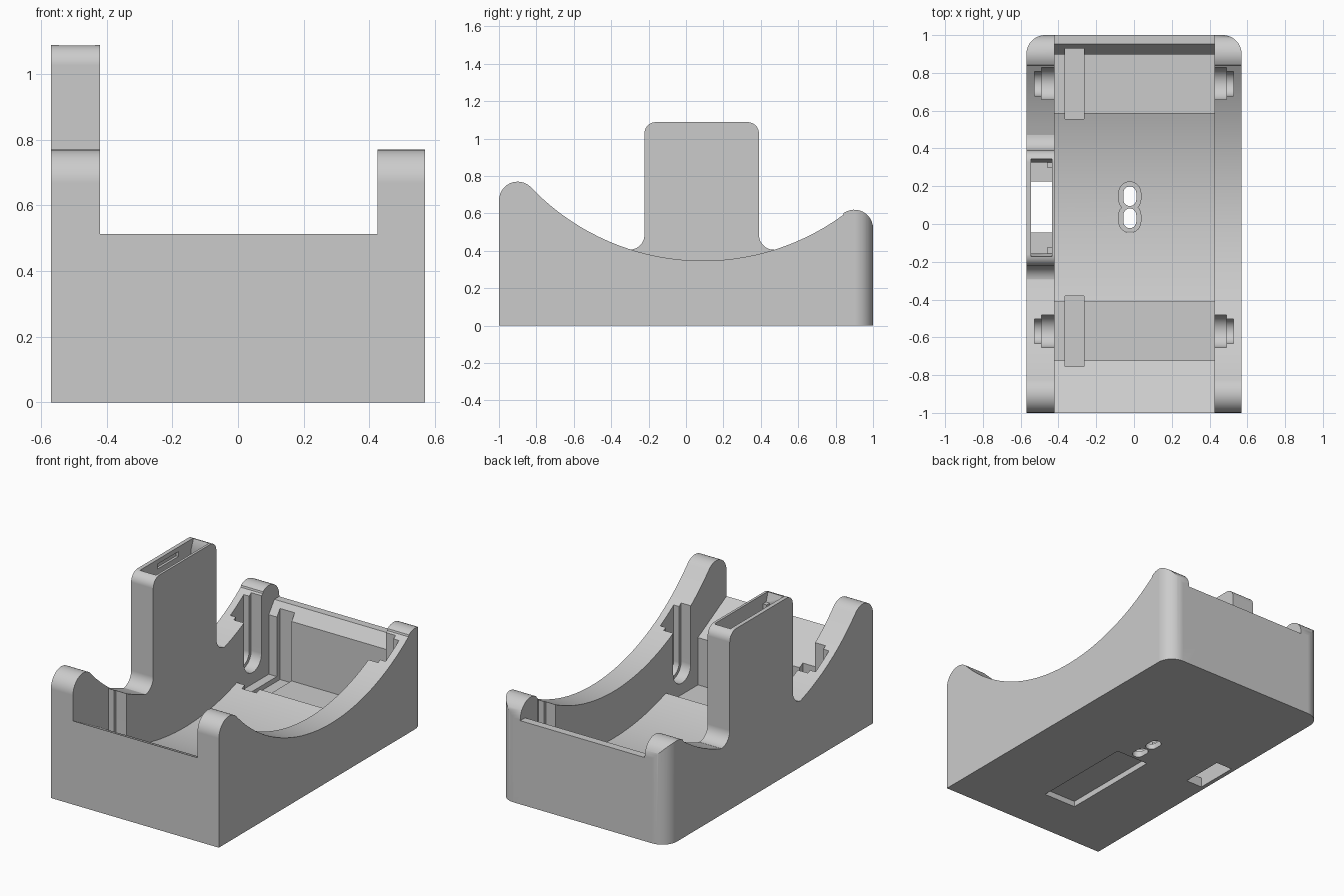
import bpy, bmesh, math

if "Cube" in bpy.data.objects:
    bpy.data.objects.remove(bpy.data.objects["Cube"])

grey = bpy.data.materials.new("light_grey")
grey.diffuse_color = (0.6, 0.6, 0.6, 1)
grey.use_nodes = True
grey.node_tree.nodes["Principled BSDF"].inputs["Base Color"].default_value = grey.diffuse_color


def prism(name, pts, lo, hi, axis="x"):
    """Extrude a closed outline: (y, z) points along x, or (x, y) points along z."""
    bm = bmesh.new()
    place = (lambda p: (lo, p[0], p[1])) if axis == "x" else (lambda p: (p[0], p[1], lo))
    face = bm.faces.new([bm.verts.new(place(p)) for p in pts])
    ext = bmesh.ops.extrude_face_region(bm, geom=[face])
    move = (hi - lo, 0, 0) if axis == "x" else (0, 0, hi - lo)
    bmesh.ops.translate(bm, vec=move, verts=[v for v in ext["geom"] if isinstance(v, bmesh.types.BMVert)])
    bmesh.ops.recalc_face_normals(bm, faces=bm.faces)
    me = bpy.data.meshes.new(name)
    bm.to_mesh(me)
    bm.free()
    me.materials.append(grey)
    ob = bpy.data.objects.new(name, me)
    bpy.context.collection.objects.link(ob)
    return ob


def box(x0, x1, y0, y1, z0, z1):
    return prism("cutter", [(x0, y0), (x1, y0), (x1, y1), (x0, y1)], z0, z1, "z")


def arc(cx, cy, r, a0, a1, n=12):
    return [(cx + r * math.cos(math.radians(a0 + (a1 - a0) * i / n)),
             cy + r * math.sin(math.radians(a0 + (a1 - a0) * i / n))) for i in range(n + 1)]


def dish(y0, y1, r, n=32):
    """Concave arc about the shared centre y = 0.09, z = 1.62."""
    ys = [y0 + (y1 - y0) * i / n for i in range(n + 1)]
    return [(y, 1.62 - math.sqrt(r * r - (y - 0.09) ** 2)) for y in ys]


def combine(target, tool, op="DIFFERENCE"):
    mod = target.modifiers.new("shape", "BOOLEAN")
    mod.operation, mod.solver, mod.object = op, "EXACT", tool
    bpy.context.view_layer.objects.active = target
    bpy.ops.object.modifier_apply(modifier=mod.name)
    bpy.data.objects.remove(tool, do_unlink=True)


# Cradle body: side profile with two rounded horns flowing into a dished top
body = prism("cradle_body",
             [(-1, 0), (-1, 0.67)] + arc(-0.9, 0.67, 0.1, 180, 45)[1:]
             + dish(-0.827, 0.8395, 1.273)
             + arc(0.9, 0.52, 0.1, 125, 0) + [(1, 0)], -0.7, 0.7)

# Dock tower with filleted foot and rounded top
tower = prism("dock_tower",
              [(-0.31, 0.25), (-0.31, 0.406)] + arc(-0.302, 0.486, 0.08, -90, 0)
              + arc(-0.162, 1.028, 0.06, 180, 90) + arc(0.33, 1.028, 0.06, 90, 0)
              + arc(0.47, 0.486, 0.08, 180, 270) + [(0.48, 0.25)], -0.7, -0.3)
combine(body, tower, "UNION")

# Plan outline with the two rear corners rounded
plan = prism("plan", [(-0.57, -1.2), (0.57, -1.2)] + arc(0.47, 0.9, 0.1, 0, 90)
             + arc(-0.47, 0.9, 0.1, 90, 180), -0.1, 2, "z")
combine(body, plan, "INTERSECT")

# Interior: sloped front wall, two bays, deep dished floor, chamfered rear wall
void = prism("void",
             [(-1.1, 0.567), (-0.723, 0.365), (-0.723, 0.075), (-0.412, 0.075)]
             + dish(-0.412, 0.588, 1.56)
             + [(0.588, 0.075), (0.898, 0.075), (0.898, 0.44), (0.953, 0.513),
                (1.1, 0.513), (1.1, 1.5), (-1.1, 1.5)], -0.42, 0.425)
combine(body, void)

# Bay strap grooves and stepped contact slots in both side walls
for yc in (-0.568, 0.743):
    combine(body, box(-0.365, -0.265, yc - 0.186, yc + 0.186, 0.045, 0.95))
    for side in (-1, 1):
        for half, depth in ((0.085, 0.49), (0.065, 0.527)):
            outline = arc(yc, 0.23, half, 180, 360, 16) + [(yc + half, 0.95), (yc - half, 0.95)]
            lo, hi = sorted((side * 0.4, side * depth))
            combine(body, prism("slot", outline, lo, hi))

# Hollow of the tower with a flared mouth and two corner ribs
combine(body, box(-0.545, -0.46, -0.155, 0.325, 0.06, 1.3))
combine(body, box(-0.5, -0.435, -0.125, 0.30, 0.06, 1.3))
mouth = prism("mouth", [(-0.155, 1.03), (0.325, 1.03), (0.345, 1.08), (0.345, 1.3),
                        (-0.172, 1.3), (-0.172, 1.08)], -0.545, -0.435)
combine(body, mouth)

# Cable passage through the base and small latch notch
combine(body, box(-0.545, -0.435, -0.045, 0.225, -0.1, 0.3))
combine(body, box(-0.56, -0.5, 0.0, 0.2, 1.03, 1.06))

# Twin oblong floor holes with shallow countersinks
for radius, z0 in ((0.058, 0.035), (0.034, -0.1)):
    for yc in (0.03, 0.147):
        combine(body, prism("hole", arc(-0.022, yc + 0.018, radius, 0, 180)
                            + arc(-0.022, yc - 0.018, radius, 180, 360), z0, 0.4, "z"))

# Shallow label recess in the underside
combine(body, box(-0.13, 0.09, -0.69, -0.04, -0.1, 0.035))

bpy.ops.object.select_all(action="DESELECT")
body.select_set(True)
bpy.context.view_layer.objects.active = body
bpy.ops.object.shade_smooth_by_angle(angle=math.radians(30))
weighted = body.modifiers.new("clean_shading", "WEIGHTED_NORMAL")
weighted.keep_sharp = True
